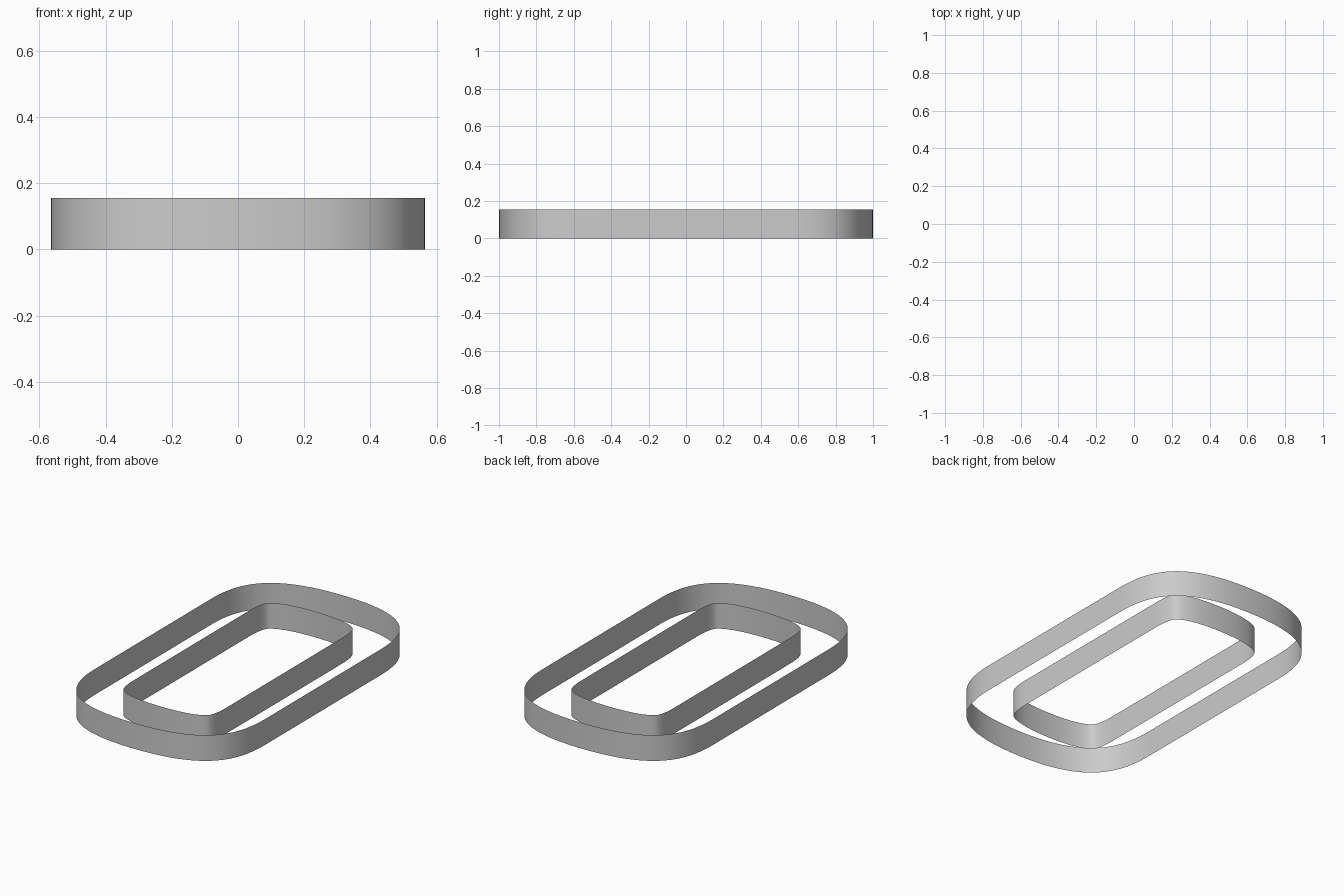
import bpy, bmesh
from mathutils import Vector

if "Cube" in bpy.data.objects:
    bpy.data.objects.remove(bpy.data.objects["Cube"])

HEIGHT = 0.155
GAP = 0.257
STEPS = 28

# Quarter outline: straight long side, soft corner, gently bowed end
P = [Vector(p) for p in ((0.565, 0.55), (0.565, 0.816), (0.46, 1.0), (0.0, 1.0))]


def quarter(offset):
    pts = []
    for i in range(STEPS + 1):
        t = i / STEPS
        s = 1 - t
        pos = s**3 * P[0] + 3*s*s*t * P[1] + 3*s*t*t * P[2] + t**3 * P[3]
        tan = s*s * (P[1] - P[0]) + 2*s*t * (P[2] - P[1]) + t*t * (P[3] - P[2])
        normal = Vector((tan.y, -tan.x)).normalized()
        pts.append(pos - normal * offset)
    return pts


def loop_outline(offset):
    q = quarter(offset)
    half = q + [Vector((-p.x, p.y)) for p in reversed(q[:-1])]
    return half + [-p for p in half]


def wall(name, offset):
    # Open, paper-thin band standing on the ground
    bm = bmesh.new()
    rings = [[bm.verts.new((p.x, p.y, z)) for p in loop_outline(offset)]
             for z in (0, HEIGHT)]
    low, high = rings
    n = len(low)
    for i in range(n):
        j = (i + 1) % n
        face = bm.faces.new((low[i], low[j], high[j], high[i]))
        face.smooth = True
    mesh = bpy.data.meshes.new(name)
    bm.to_mesh(mesh)
    bm.free()
    obj = bpy.data.objects.new(name, mesh)
    bpy.context.collection.objects.link(obj)
    return obj


# Two parallel bands
wall("outer_band", 0.0)
wall("inner_band", GAP)
